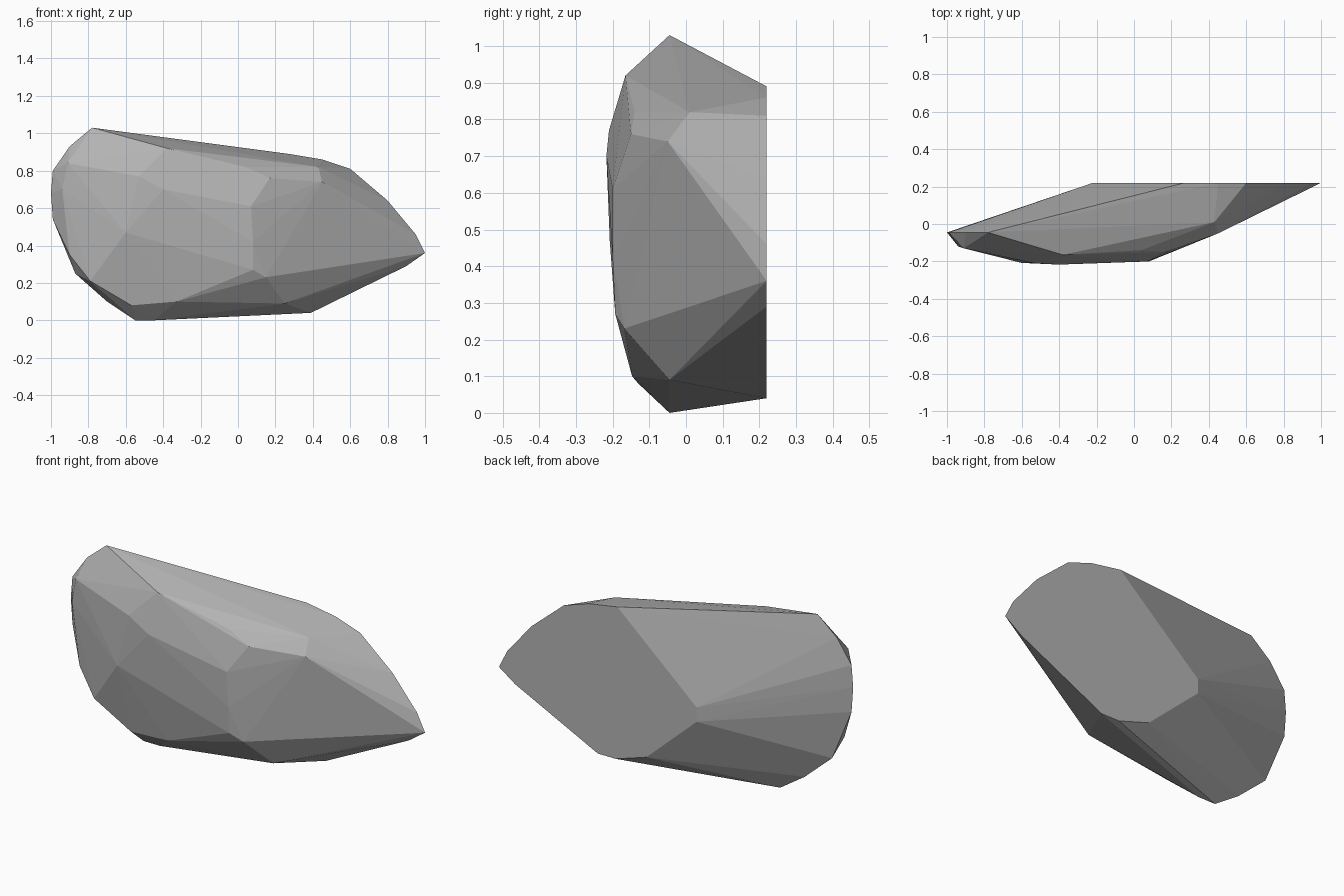
import bpy
import bmesh

default_cube = bpy.data.objects.get("Cube")
if default_cube:
    bpy.data.objects.remove(default_cube, do_unlink=True)


def make_material(name, colour):
    """One plain colour for both the viewport and the render."""
    material = bpy.data.materials.new(name)
    material.use_nodes = True
    material.diffuse_color = colour
    shader = material.node_tree.nodes["Principled BSDF"]
    shader.inputs["Base Color"].default_value = colour
    shader.inputs["Roughness"].default_value = 0.9
    return material


def outline_at(depth, outline):
    """Place an (x, z) outline on a vertical plane at the given depth."""
    return [(x, depth, z) for x, z in outline]


def hull_object(name, points, material):
    """Wrap a faceted convex shell around the given corner points."""
    mesh = bpy.data.meshes.new(name)
    bm = bmesh.new()
    for point in points:
        bm.verts.new(point)
    result = bmesh.ops.convex_hull(bm, input=bm.verts[:])
    unused = result["geom_interior"] + result["geom_unused"]
    loose = {item for item in unused if isinstance(item, bmesh.types.BMVert)}
    bmesh.ops.delete(bm, geom=list(loose), context="VERTS")
    # Merge the coplanar triangles of the broken back into one facet
    bmesh.ops.dissolve_limit(bm, angle_limit=0.01,
                             verts=bm.verts[:], edges=bm.edges[:])
    bmesh.ops.recalc_face_normals(bm, faces=bm.faces[:])
    bm.to_mesh(mesh)
    bm.free()
    mesh.materials.append(material)
    mesh.shade_flat()
    rock = bpy.data.objects.new(name, mesh)
    bpy.context.collection.objects.link(rock)
    return rock


# Flat split back of the rock
back_outline = [
    (1, .36), (.95, .46), (.8, .64), (.6, .81), (.45, .86), (.27, .89),
    (-.22, .46), (-.22, .38), (.09, .1), (.28, .04), (.39, .04), (.9, .29),
]

# Widest outline, around the blunt end
rim_outline = [
    (-.78, 1.03), (-.9, .93), (-.99, .8), (-1, .68), (-.99, .54),
    (-.9, .36), (-.87, .25), (-.7, .1), (-.55, 0), (-.45, 0), (.25, .09),
]

# Chipped corners of the bulging front
upper_chips = [
    (-.38, -.165, .92), (.04, -.14, .82), (-.53, -.21, .77),
    (-.4, -.217, .7), (.17, -.15, .76), (.19, -.14, .71),
    (.43, .01, .82), (.45, -.05, .74), (-.91, -.13, .84),
]
lower_chips = [
    (.08, -.2, .42), (.08, -.193, .27), (.15, -.168, .23),
    (-.33, -.147, .1), (-.57, -.13, .08), (-.79, -.14, .21),
    (-.9, -.11, .35), (-.94, -.12, .7), (-.6, -.208, .47),
    (.07, -.2, .61),
]

stone = make_material("grey stone", (.45, .45, .45, 1))
corners = outline_at(.22, back_outline) + outline_at(-.045, rim_outline)
hull_object("rock", corners + upper_chips + lower_chips, stone)
